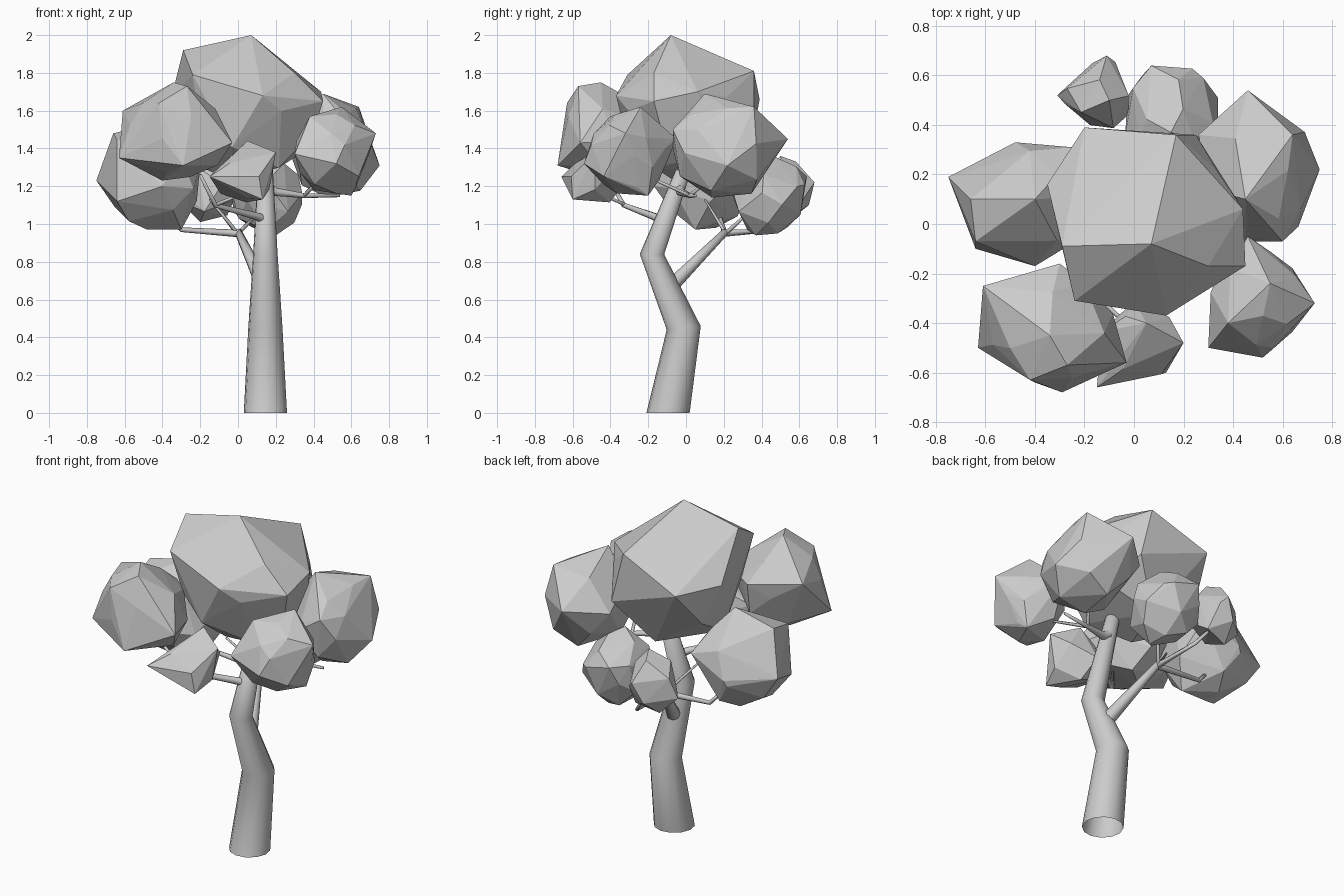
import bpy, bmesh, math, random
from mathutils import Vector


def make_object(name, bm, smooth=False):
    bmesh.ops.recalc_face_normals(bm, faces=bm.faces)
    for f in bm.faces:
        f.smooth = smooth
    me = bpy.data.meshes.new(name)
    bm.to_mesh(me)
    bm.free()
    ob = bpy.data.objects.new(name, me)
    bpy.context.collection.objects.link(ob)
    return ob


def limb(name, path, sides, flat_start=False):
    """Tapered tube through (x, y, z, radius) joints, open at the start."""
    bm = bmesh.new()
    pts = [Vector(p[:3]) for p in path]
    rings = []
    for i, p in enumerate(pts):
        t = (pts[min(i + 1, len(pts) - 1)] - pts[max(i - 1, 0)]).normalized()
        if flat_start and i == 0:
            t = Vector((0, 0, 1))
        u = t.cross(Vector((0.1, 0.99, 0.05))).normalized()
        v = t.cross(u)
        rings.append([bm.verts.new(p + path[i][3] * (u * math.cos(a) + v * math.sin(a)))
                      for a in (2 * math.pi * k / sides for k in range(sides))])
    for a, b in zip(rings, rings[1:]):
        for k in range(sides):
            n = (k + 1) % sides
            bm.faces.new((a[k], a[n], b[n], b[k]))
    bm.faces.new(rings[-1])
    return make_object(name, bm, smooth=True)


def foliage(name, lo, hi, seed, tips, count=22):
    """Faceted clump: hull of a jittered ellipsoid and a few outer corners."""
    rng = random.Random(seed)
    bm = bmesh.new()
    lo, hi = Vector(lo), Vector(hi)
    mid, half = (lo + hi) / 2, (hi - lo) / 2
    for i in range(count):
        z = 1 - (2 * i + 1) / count
        a = i * 2.39996 + rng.uniform(-0.3, 0.3) + seed
        r = math.sqrt(1 - z * z)
        d = Vector((r * math.cos(a), r * math.sin(a), z)) * rng.uniform(1.02, 1.12)
        bm.verts.new([mid[k] + max(-1, min(1, d[k])) * half[k] for k in range(3)])
    for t in tips:
        bm.verts.new(t)
    res = bmesh.ops.convex_hull(bm, input=bm.verts)
    junk = set(res["geom_interior"]) | set(res["geom_unused"])
    bmesh.ops.delete(bm, geom=[g for g in junk if isinstance(g, bmesh.types.BMVert)],
                     context='VERTS')
    return make_object(name, bm)


# Trunk with three bends
limb("trunk", [(0.145, -0.095, 0, 0.115), (0.145, -0.012, 0.45, 0.091),
               (0.145, -0.18, 0.84, 0.065), (0.145, 0.0, 1.32, 0.038)], 12, True)

# Branches
limb("back_branch", [(0.14, -0.09, 0.66, 0.042), (0.08, 0.04, 0.79, 0.032),
                     (0.0, 0.21, 0.96, 0.02)], 8)
limb("back_left_branch", [(0.0, 0.2, 0.95, 0.02), (-0.3, 0.2, 0.97, 0.013),
                          (-0.42, 0.16, 1.1, 0.008)], 6)
limb("back_outer_branch", [(0.0, 0.2, 0.95, 0.018), (-0.02, 0.5, 0.97, 0.011),
                           (-0.12, 0.56, 1.1, 0.008)], 6)
limb("back_twig", [(0.0, 0.21, 0.95, 0.012), (0.1, 0.32, 1.05, 0.007)], 6)
limb("left_twig", [(0.0, 0.21, 0.95, 0.01), (-0.15, 0.1, 1.13, 0.006)], 6)
limb("front_branch", [(0.145, -0.12, 1.02, 0.026), (0.1, -0.17, 1.04, 0.02),
                      (-0.12, -0.33, 1.1, 0.013), (-0.2, -0.42, 1.26, 0.008)], 8)
limb("front_twig", [(-0.12, -0.32, 1.1, 0.01), (0.02, -0.45, 1.16, 0.007)], 6)
limb("right_branch", [(0.145, -0.03, 1.2, 0.03), (0.2, -0.03, 1.17, 0.022),
                      (0.35, 0.02, 1.15, 0.013), (0.54, 0.05, 1.15, 0.008)], 8)
limb("right_back_twig", [(0.35, 0.02, 1.15, 0.01), (0.45, 0.15, 1.26, 0.007)], 6)
limb("right_front_twig", [(0.35, 0.02, 1.15, 0.01), (0.45, -0.2, 1.25, 0.007)], 6)

# Crown: large central clump and the ring of clumps around it
foliage("top_foliage", (-0.32, -0.32, 1.22), (0.41, 0.36, 1.86), 1,
        [(0.07, -0.08, 2.0), (-0.29, -0.09, 1.92), (0.17, 0.36, 1.81), (-0.2, 0.39, 1.66),
         (-0.35, 0.16, 1.68), (0.3, -0.17, 1.8), (0.45, -0.17, 1.65), (0.44, 0.06, 1.7),
         (0.13, -0.37, 1.68), (-0.24, -0.31, 1.79), (0.25, 0.36, 1.5)], 18)
foliage("left_foliage", (-0.68, -0.14, 0.98), (-0.2, 0.32, 1.47), 2,
        [(-0.75, 0.19, 1.23), (-0.64, -0.1, 1.12), (-0.4, -0.17, 1.2), (-0.48, 0.33, 1.2),
         (-0.66, 0.1, 1.48), (-0.48, 0.05, 0.97), (-0.3, 0.05, 0.97),
         (-0.4, 0.1, 1.54), (-0.64, -0.07, 1.44), (-0.25, 0.31, 1.3)])
foliage("front_left_foliage", (-0.57, -0.64, 1.23), (-0.08, -0.2, 1.7), 3,
        [(-0.63, -0.5, 1.35), (-0.34, -0.45, 1.75), (-0.61, -0.25, 1.6), (-0.03, -0.56, 1.43),
         (-0.29, -0.68, 1.31), (-0.3, -0.16, 1.55), (-0.27, -0.57, 1.73),
         (-0.42, -0.63, 1.64)])
foliage("right_foliage", (0.28, -0.05, 1.14), (0.73, 0.47, 1.64), 4,
        [(0.46, 0.54, 1.45), (0.45, 0.1, 1.69), (0.75, 0.22, 1.31), (0.64, 0.36, 1.62),
         (0.6, -0.07, 1.5), (0.45, -0.07, 1.4), (0.26, 0.36, 1.42)])
foliage("front_right_foliage", (0.31, -0.51, 1.16), (0.69, -0.11, 1.58), 5,
        [(0.73, -0.32, 1.48), (0.55, -0.24, 1.62), (0.46, -0.05, 1.45), (0.52, -0.54, 1.32),
         (0.3, -0.5, 1.37), (0.6, -0.2, 1.15), (0.38, -0.4, 1.57)])
foliage("lower_front_foliage", (-0.13, -0.62, 1.11), (0.17, -0.31, 1.37), 6,
        [(0.05, -0.4, 1.44), (0.2, -0.48, 1.38), (-0.15, -0.66, 1.25),
         (0.13, -0.6, 1.13)], 12)
foliage("back_foliage", (-0.04, 0.23, 0.95), (0.34, 0.63, 1.36), 7,
        [(0.07, 0.64, 1.25), (0.28, 0.59, 1.2), (0.2, 0.37, 0.94), (0.15, 0.37, 1.38)])
foliage("small_back_foliage", (-0.28, 0.38, 1.01), (0.0, 0.66, 1.33), 8,
        [(-0.11, 0.68, 1.22), (-0.31, 0.52, 1.12), (-0.1, 0.5, 1.36)], 12)
